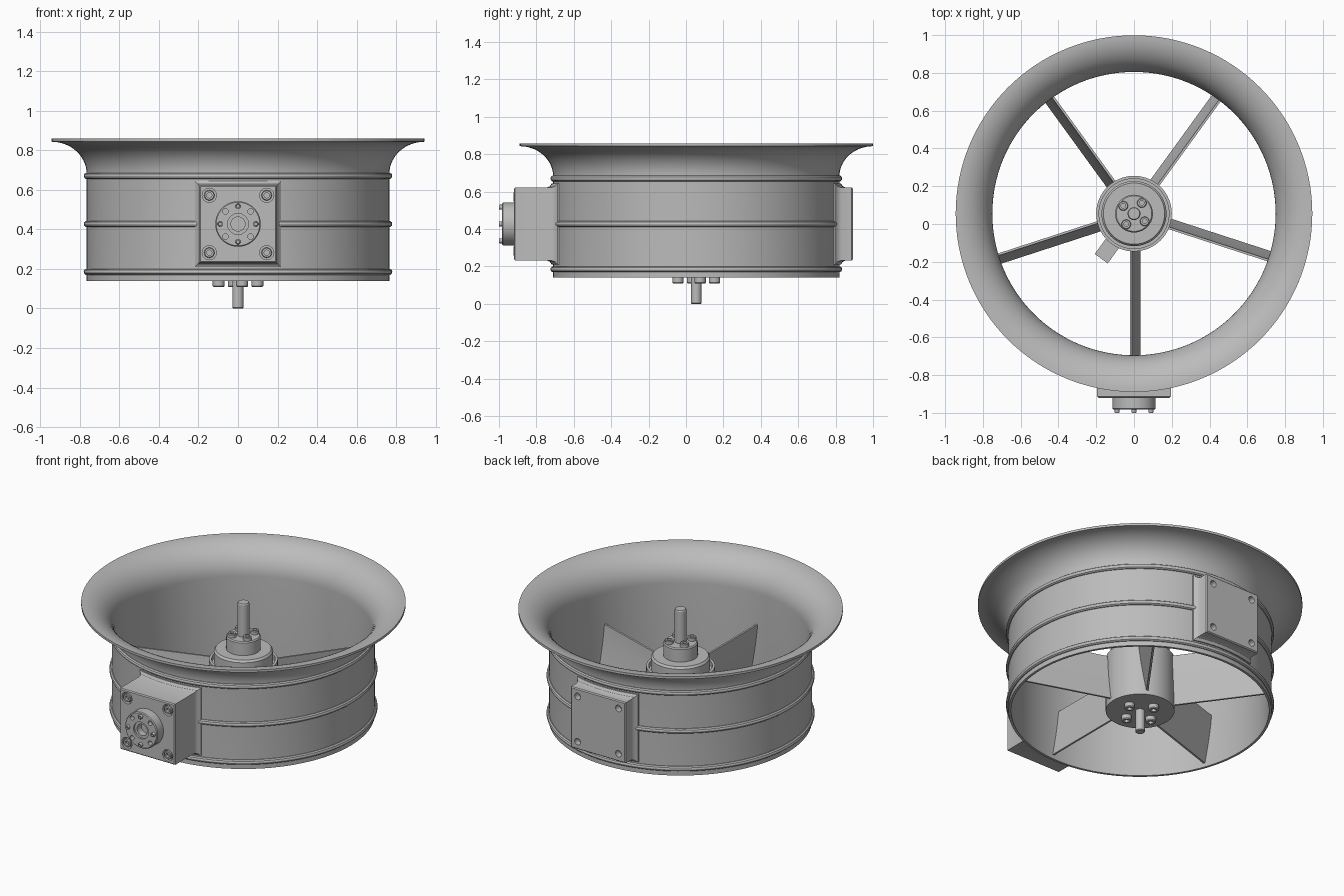
import bpy, bmesh
from math import sin, cos, pi, sqrt, radians
from mathutils import Matrix, Vector

if "Cube" in bpy.data.objects:
    bpy.data.objects.remove(bpy.data.objects["Cube"])

CY = 0.055            # duct axis position in y
R_IN, R_OUT = 0.75, 0.765
MID = 0.427           # height of the mounting blocks

grey = bpy.data.materials.new("cast_grey")
grey.use_nodes = True
grey.diffuse_color = (0.5, 0.5, 0.5, 1)
grey.node_tree.nodes["Principled BSDF"].inputs["Base Color"].default_value = (0.5, 0.5, 0.5, 1)

AXIS = Matrix.Translation((0, CY, 0))
FRONT = Matrix.Rotation(pi / 2, 4, 'X')     # local z points to -y
BACK = Matrix.Rotation(-pi / 2, 4, 'X')     # local z points to +y


def at(x, y, z, rot=Matrix()):
    return Matrix.Translation((x, y, z)) @ rot


def finish(name, bm):
    bmesh.ops.remove_doubles(bm, verts=bm.verts, dist=1e-5)
    bmesh.ops.recalc_face_normals(bm, faces=bm.faces)
    me = bpy.data.meshes.new(name)
    bm.to_mesh(me)
    bm.free()
    ob = bpy.data.objects.new(name, me)
    bpy.context.collection.objects.link(ob)
    me.materials.append(grey)
    smooth(me)
    return ob


def smooth(me):
    for p in me.polygons:
        p.use_smooth = True
    me.set_sharp_from_angle(angle=radians(32))


def lathe(name, profile, segs, matrix, closed=False):
    """Spin (radius, height) points about local z."""
    bm = bmesh.new()
    rings = [[bm.verts.new(matrix @ Vector((r * cos(2 * pi * i / segs), r * sin(2 * pi * i / segs), z)))
              for i in range(segs)] for r, z in profile]
    pairs = list(zip(rings, rings[1:])) + ([(rings[-1], rings[0])] if closed else [])
    for a, b in pairs:
        for i in range(segs):
            j = (i + 1) % segs
            bm.faces.new((a[i], a[j], b[j], b[i]))
    return finish(name, bm)


def bolt(name, r, h, matrix):
    """Cap screw with a round socket."""
    lathe(name, [(0, 0), (r, 0), (r, h * 0.85), (r * 0.88, h), (r * 0.5, h),
                 (r * 0.5, h * 0.4), (0, h * 0.4)], 20, matrix)


def drill(ob, spots, r, depth, rot):
    """Cut round holes of the given depth at surface points."""
    bm = bmesh.new()
    for p in spots:
        bmesh.ops.create_cone(bm, cap_ends=True, segments=24, radius1=r, radius2=r,
                              depth=depth * 2, matrix=at(*p, rot))
    cutter = finish("hole_cutter", bm)
    cutter.hide_render = True
    mod = ob.modifiers.new("holes", 'BOOLEAN')
    mod.operation, mod.object, mod.solver = 'DIFFERENCE', cutter, 'EXACT'
    bpy.context.view_layer.update()
    me = bpy.data.meshes.new_from_object(ob.evaluated_get(bpy.context.evaluated_depsgraph_get()))
    ob.modifiers.clear()
    ob.data = me
    bpy.data.objects.remove(cutter)
    smooth(me)


# Duct wall with flared inlet
arc = [i / 14 * pi / 2 for i in range(15)]
inner = [(0.944 - 0.194 * cos(a), 0.67 + 0.188 * sin(a)) for a in arc]
outer = [(0.944 - 0.179 * cos(a), 0.68 + 0.163 * sin(a)) for a in arc]
lathe("duct", [(R_OUT, 0.14), (R_IN, 0.14)] + inner + outer[::-1], 128, AXIS, True)

# Round stiffening ribs
for n, z in enumerate((0.185, MID, 0.67)):
    ring = [(R_OUT + 0.015 * cos(a), z + 0.016 * sin(a)) for a in [k * pi / 5 for k in range(10)]]
    lathe(f"rib_{n + 1}", ring, 128, AXIS, True)


# Mounting blocks that blend into the duct wall
def mount(name, side, face_y):
    n, bm, loops = 10, bmesh.new(), []
    # (outline growth, distance from the wall; None means the flat face)
    for grow, off in ((-0.006, None), (0, 0.006), (0, 0.035), (0.007, 0.018), (0.022, 0.008), (0.022, -0.008)):
        loop = []
        for top in (1, -1):
            for i in range(n + 1):
                x = (0.195 + grow) * (2 * i / n - 1) * top
                wall = CY + side * (sqrt(R_OUT ** 2 - x * x) + (off or 0))
                y = face_y if off is None else face_y - side * off if off == 0.006 else wall
                loop.append(bm.verts.new((x, y, MID + top * (0.195 + grow))))
        loops.append(loop)
    m = len(loops[0])
    for a, b in zip(loops, loops[1:]):
        for i in range(m):
            j = (i + 1) % m
            bm.faces.new((a[i], a[j], b[j], b[i]))
    bm.faces.new(loops[0])
    back = loops[-1]
    for i in range(n):
        bm.faces.new((back[i], back[i + 1], back[m - 2 - i], back[m - 1 - i]))
    return finish(name, bm)


corners = [(sx * 0.145, MID + sz * 0.145) for sx in (-1, 1) for sz in (-1, 1)]
front_block = mount("front_block", -1, -0.92)
drill(front_block, [(x, -0.92, z) for x, z in corners], 0.036, 0.03, FRONT)
for x, z in corners:
    bolt("front_block_bolt", 0.026, 0.03, at(x, -0.892, z, FRONT))
back_block = mount("back_block", 1, 0.892)
drill(back_block, [(x, 0.892, z) for x, z in corners], 0.021, 0.04, BACK)

# Round flange on the front block
flange = lathe("front_flange", [(0, -0.01), (0.115, -0.01), (0.115, 0.058), (0.11, 0.063), (0.053, 0.063),
                                (0.053, 0.052), (0.036, 0.052), (0.036, 0.01), (0, 0.01)],
               48, at(0, -0.92, MID, FRONT))
spots = [(0.09 * cos(k * pi / 4), 0.09 * sin(k * pi / 4)) for k in range(8)]
drill(flange, [(x, -0.983, MID + z) for x, z in spots[1::2]], 0.014, 0.03, FRONT)
for x, z in spots[::2]:
    bolt("flange_bolt", 0.013, 0.02, at(x, -0.98, MID + z, FRONT))

# Hub with recessed collar and stepped top
lathe("hub", [(0, 0.14), (0.2, 0.14), (0.2, 0.49), (0.185, 0.49), (0.185, 0.46), (0.172, 0.46),
              (0.172, 0.545), (0.162, 0.558), (0.1, 0.558), (0.1, 0.638), (0.094, 0.645), (0, 0.645)],
      64, AXIS)
lathe("shaft", [(0, 0), (0.024, 0), (0.028, 0.004), (0.028, 0.3), (0.034, 0.3),
                (0.034, 0.85), (0.03, 0.856), (0, 0.856)], 32, AXIS)
for k in range(4):
    a, b = radians(54 + 90 * k), radians(12 + 90 * k)
    bolt("hub_top_bolt", 0.025, 0.025, at(0.07 * cos(a), CY + 0.07 * sin(a), 0.643))
    bolt("hub_bottom_bolt", 0.03, 0.033, at(0.1 * cos(b), CY + 0.1 * sin(b), 0.142, Matrix.Rotation(pi, 4, 'X')))

# Cable outlet on the hub side
bm = bmesh.new()
bmesh.ops.create_cube(bm, size=1, matrix=AXIS @ Matrix.Rotation(radians(234), 4, 'Z')
                      @ at(0.23, 0, 0.28) @ Matrix.Diagonal((0.13, 0.085, 0.1, 1)))
finish("hub_outlet", bm)


# Curved guide vanes from hub to duct
def vane(name, angle):
    bm, turn, steps = bmesh.new(), AXIS @ Matrix.Rotation(angle, 4, 'Z'), 8
    line = []
    for i in range(steps + 1):
        t = i / steps
        line.append((-0.016 + 0.045 * t ** 1.3, 0.472 - 0.305 * t))
    section = [(y - 0.006, z) for y, z in line] + [(y + 0.006, z) for y, z in line[::-1]]
    ends = [[bm.verts.new(turn @ Vector((r, y, z))) for y, z in section] for r in (0.19, 0.755)]
    m = len(section)
    for i in range(m):
        j = (i + 1) % m
        bm.faces.new((ends[0][i], ends[0][j], ends[1][j], ends[1][i]))
    bm.faces.new(ends[0])
    bm.faces.new(ends[1])
    finish(name, bm)


for k in range(5):
    vane(f"vane_{k + 1}", radians(-90 + 72 * k))
